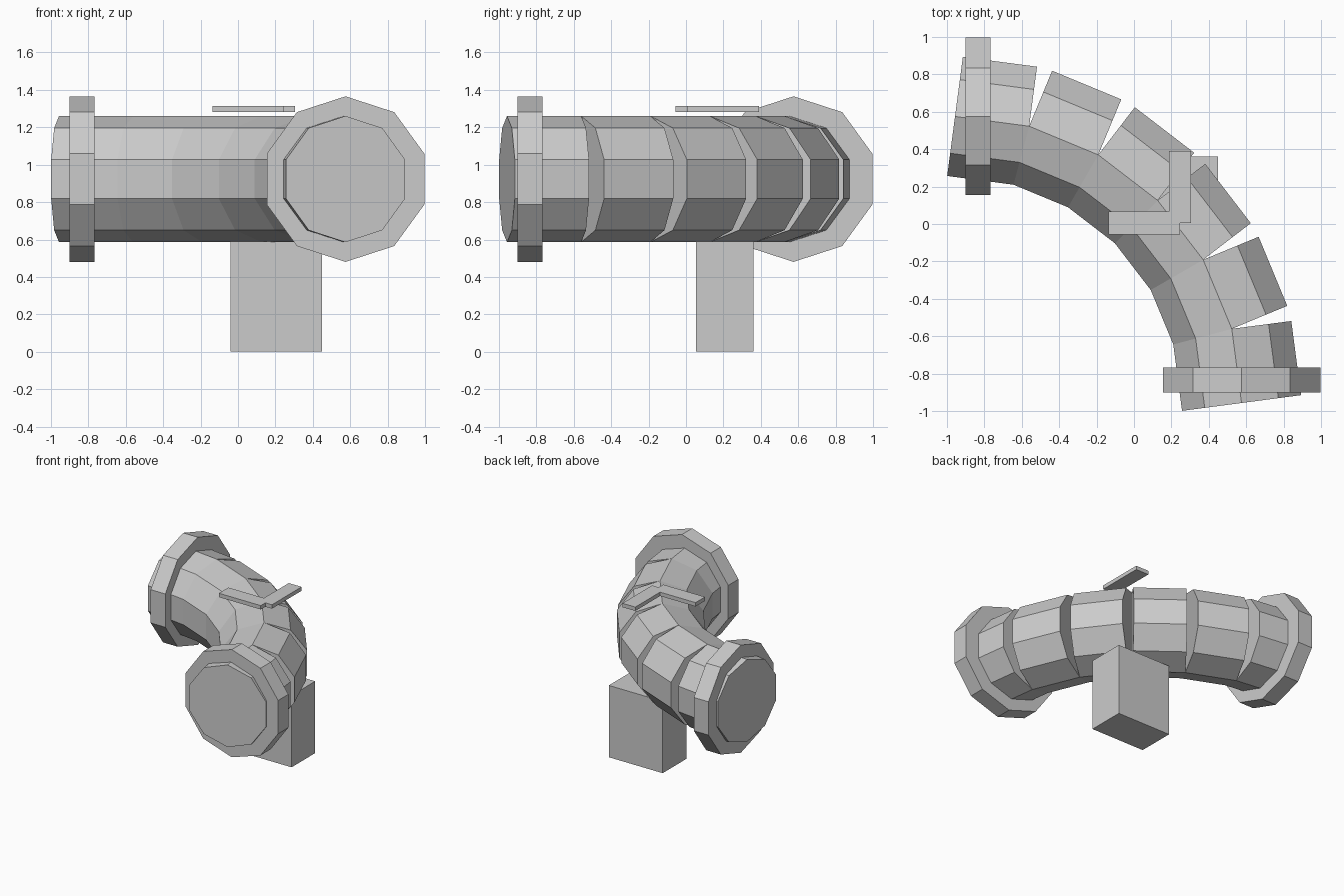
import bpy
from math import radians, sin, cos, pi

if "Cube" in bpy.data.objects:
    bpy.data.objects.remove(bpy.data.objects["Cube"])

AXIS_Z = 0.923          # height of the pipe centreline
BEND_C = -0.957         # bend centre (same x and y)
BEND_R = 1.532          # bend radius
STEPS = 6


def drum(name, x, y, heading, radius, length):
    """Ten-sided horizontal cylinder, a corner pointing up."""
    bpy.ops.mesh.primitive_cylinder_add(
        vertices=10, radius=radius, depth=length,
        location=(x, y, AXIS_Z), rotation=(pi / 2, 0, heading))
    bpy.context.object.name = name


def box(name, lo, hi):
    bpy.ops.mesh.primitive_cube_add(
        size=1, location=[(a + b) / 2 for a, b in zip(lo, hi)])
    ob = bpy.context.object
    ob.name = name
    ob.scale = [b - a for a, b in zip(lo, hi)]


# Bent pipe: straight segments whose centrelines meet on an arc
step = radians(90 / STEPS)
seg_len = 2 * BEND_R * sin(step / 2)
mid_r = BEND_R * cos(step / 2)
for i in range(STEPS):
    tilt = (i + 0.5) * step
    drum(f"pipe_segment_{i + 1}",
         BEND_C + mid_r * sin(tilt), BEND_C + mid_r * cos(tilt),
         pi / 2 - tilt, 0.3375, seg_len)

# End flanges
drum("flange_left", -0.835, 0.575, pi / 2, 0.4425, 0.133)
drum("flange_front", 0.575, -0.835, 0, 0.4425, 0.133)

# Support block under the bend
box("support_block", (-0.04, 0.053, 0), (0.45, 0.36, 0.59))

# Flat arrowhead marker above the bend
box("arrow_bar_a", (-0.135, -0.055, 1.283), (0.245, 0.068, 1.315))
box("arrow_bar_b", (0.188, 0.005, 1.283), (0.305, 0.39, 1.315))
